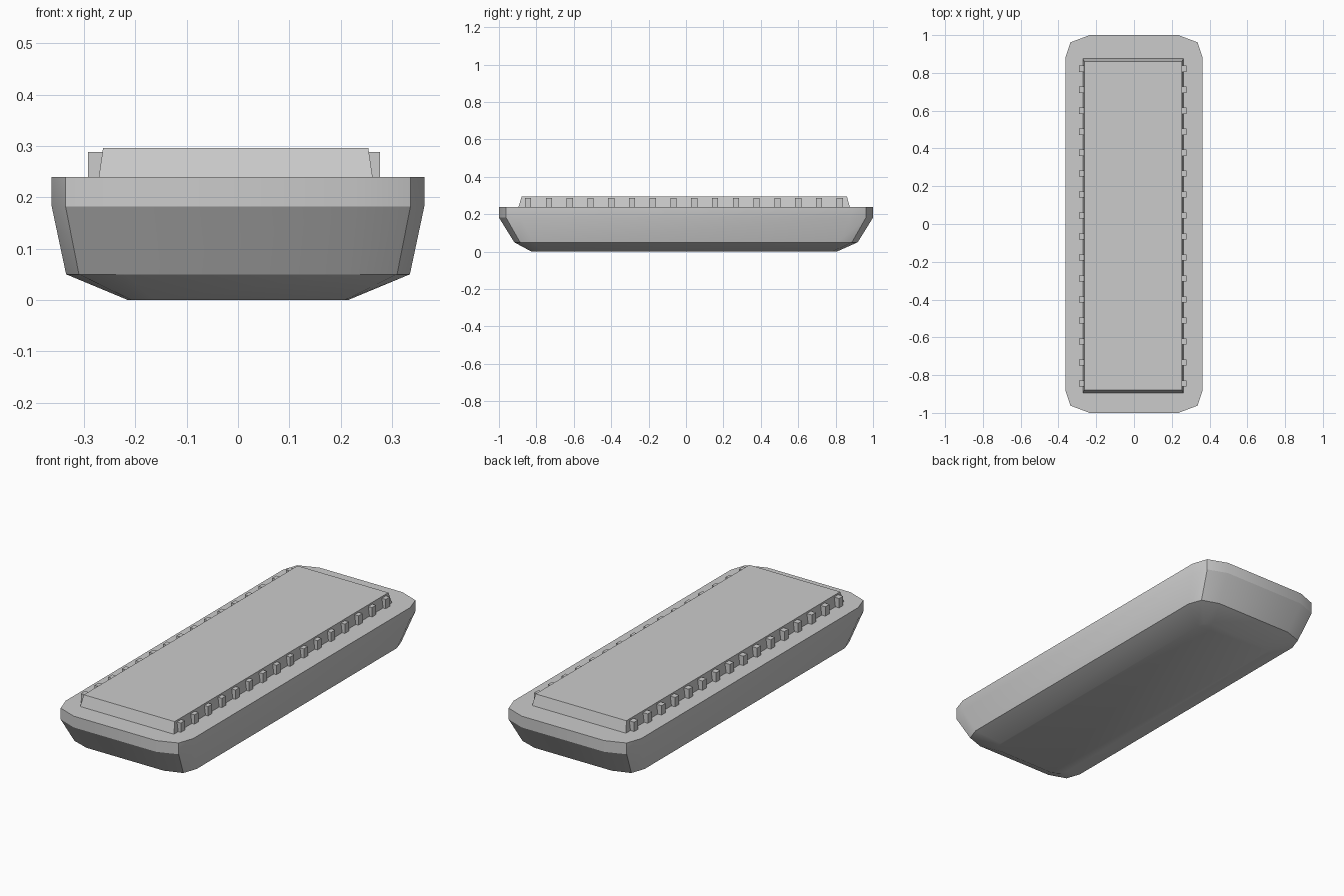
import bpy, bmesh, math

if "Cube" in bpy.data.objects:
    bpy.data.objects.remove(bpy.data.objects["Cube"])


def make_object(name, bm):
    bmesh.ops.recalc_face_normals(bm, faces=bm.faces[:])
    mesh = bpy.data.meshes.new(name)
    bm.to_mesh(mesh)
    bm.free()
    obj = bpy.data.objects.new(name, mesh)
    bpy.context.collection.objects.link(obj)
    return obj


def loft(name, rings):
    """Closed solid through a stack of equal-length point rings."""
    bm = bmesh.new()
    loops = [[bm.verts.new(p) for p in ring] for ring in rings]
    n = len(loops[0])
    for low, high in zip(loops, loops[1:]):
        for i in range(n):
            j = (i + 1) % n
            bm.faces.new((low[i], low[j], high[j], high[i]))
    bm.faces.new(loops[0][::-1])
    bm.faces.new(loops[-1])
    return make_object(name, bm)


def hull_ring(z, corner, cy=0.0):
    """Twelve-sided outline: three corner points mirrored to all quadrants."""
    q = corner
    pts = (q + [(-x, y) for x, y in reversed(q)]
           + [(-x, -y) for x, y in q] + [(x, -y) for x, y in reversed(q)])
    return [(x, y + cy, z) for x, y in pts]


def rect_ring(z, x0, x1, y0, y1):
    return [(x0, y0, z), (x1, y0, z), (x1, y1, z), (x0, y1, z)]


# Tray-shaped lower body with tapered walls and chamfered underside
rim = [(0.363, 0.882), (0.336, 0.962), (0.235, 1.0)]
body = loft("body", [
    hull_ring(0.0, [(0.215, 0.755), (0.208, 0.79), (0.165, 0.815)], -0.01),
    hull_ring(0.05, [(0.335, 0.815), (0.31, 0.887), (0.22, 0.918)]),
    hull_ring(0.182, rim),
    hull_ring(0.24, rim),
])
bpy.context.view_layer.objects.active = body
body.select_set(True)
bpy.ops.object.shade_smooth_by_angle(angle=math.radians(28))

# Raised slab on top with sloping sides
loft("top_panel", [
    rect_ring(0.235, -0.272, 0.263, -0.897, 0.877),
    rect_ring(0.296, -0.263, 0.254, -0.878, 0.86),
])

# Rows of small lugs along both long sides of the slab
count, first, last, half = 16, -0.844, 0.822, 0.0165
for name, x0, x1 in (("left_lugs", -0.292, -0.26), ("right_lugs", 0.25, 0.277)):
    bm = bmesh.new()
    for i in range(count):
        y = first + (last - first) * i / (count - 1)
        box = bmesh.ops.create_cube(bm, size=1.0)["verts"]
        bmesh.ops.scale(bm, vec=(x1 - x0, 2 * half, 0.053), verts=box)
        bmesh.ops.translate(bm, vec=((x0 + x1) / 2, y, 0.2615), verts=box)
    make_object(name, bm)
